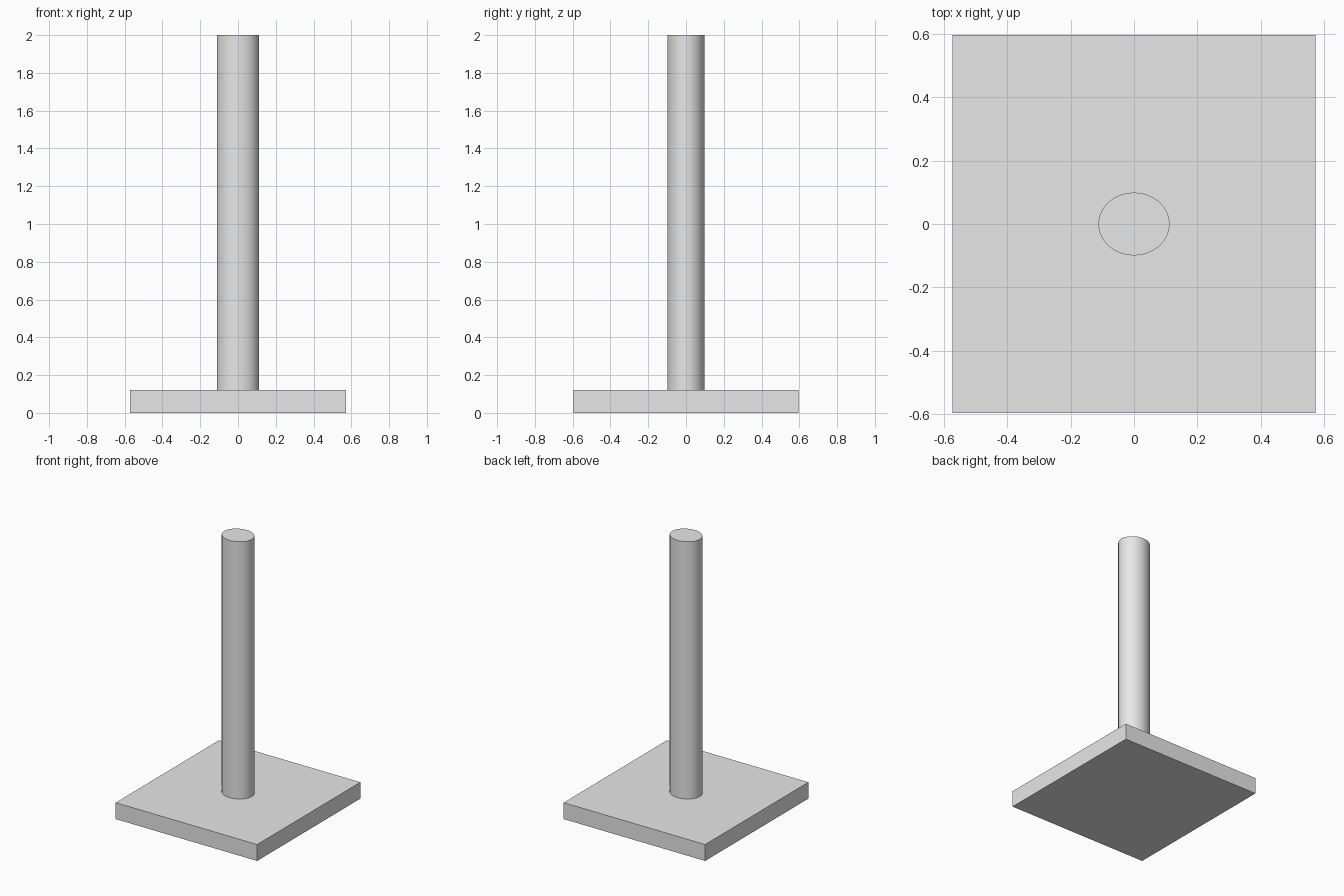
import bpy
import math

if "Cube" in bpy.data.objects:
    bpy.data.objects.remove(bpy.data.objects["Cube"], do_unlink=True)

BASE_SIZE = (1.144, 1.192, 0.12)
POST_RADII = (0.112, 0.099)
TOTAL_HEIGHT = 2.0

# Single plain grey
grey = bpy.data.materials.new("plain grey")
grey.use_nodes = True
grey.diffuse_color = (0.8, 0.8, 0.8, 1)
grey.node_tree.nodes["Principled BSDF"].inputs["Base Color"].default_value = (0.8, 0.8, 0.8, 1)


def finish(name, scale):
    """Name, size and colour the newly added primitive."""
    obj = bpy.context.object
    obj.name = name
    obj.scale = scale
    bpy.ops.object.transform_apply(location=False, rotation=False, scale=True)
    obj.data.materials.append(grey)


# Flat rectangular base
bpy.ops.mesh.primitive_cube_add(size=1, location=(0, 0, BASE_SIZE[2] / 2))
finish("base_plate", BASE_SIZE)

# Upright post, slightly oval, standing on the base
post_height = TOTAL_HEIGHT - BASE_SIZE[2]
bpy.ops.mesh.primitive_cylinder_add(vertices=48, radius=1, depth=1,
                                    location=(0, 0, BASE_SIZE[2] + post_height / 2))
finish("post", (*POST_RADII, post_height))
bpy.ops.object.shade_smooth_by_angle(angle=math.radians(30))
